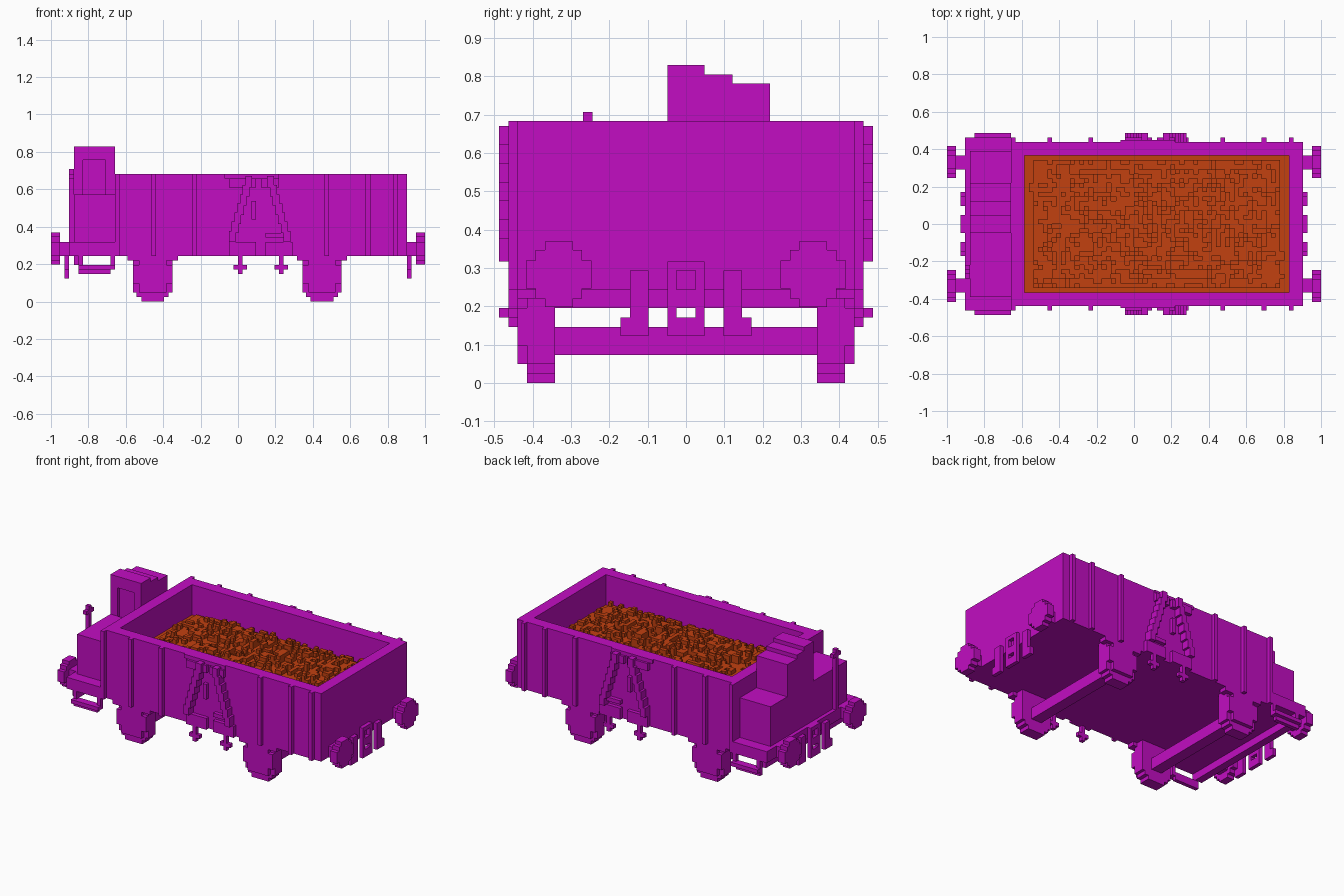
import bpy, bmesh, random
from mathutils import noise, Vector

random.seed(4)
if "Cube" in bpy.data.objects:
    bpy.data.objects.remove(bpy.data.objects["Cube"])

U = 1 / 41  # edge of one block of the blocky style


def material(name, rgb):
    m = bpy.data.materials.new(name)
    m.use_nodes = True
    m.diffuse_color = (*rgb, 1)
    m.node_tree.nodes["Principled BSDF"].inputs["Base Color"].default_value = (*rgb, 1)
    return m


PAINT = material("magenta paint", (0.54, 0.004, 0.54))
ORE = material("orange ore", (0.54, 0.052, 0.005))


def finish(name, bm, mat):
    mesh = bpy.data.meshes.new(name)
    bm.to_mesh(mesh)
    bm.free()
    mesh.materials.append(mat)
    obj = bpy.data.objects.new(name, mesh)
    bpy.context.collection.objects.link(obj)
    return obj


def part(name, boxes, mirror=""):
    """Boxes are (x0, x1, y0, y1, z0, z1) in blocks, mirrored over the named axes."""
    for axis in mirror:
        i = 2 * "xy".index(axis)
        boxes = boxes + [b[:i] + (-b[i + 1], -b[i]) + b[i + 2:] for b in boxes]
    bm = bmesh.new()
    for x0, x1, y0, y1, z0, z1 in boxes:
        verts = bmesh.ops.create_cube(bm, size=1)["verts"]
        mid = Vector((x0 + x1, y0 + y1, z0 + z1)) / 2
        size = Vector((x1 - x0, y1 - y0, z1 - z0))
        for v in verts:
            v.co = (v.co * size + mid) * U
    return finish(name, bm, PAINT)


# open box body
part("body_floor", [(-27, 37, -18, 18, 10, 12)])
part("body_side_walls", [(-27, 37, 15, 18, 10, 28)], "y")
part("body_end_walls", [(-27, -24, -15, 15, 10, 28), (34, 37, -15, 15, 10, 28)])
part("side_ribs", [(x, x + 1, 18, 19, 10, 28) for x in (-27, -19, -10, 19, 28, 34)], "y")

# side door with stepped diagonal braces
door = [(-3, 9, 18, 18.4, 27, 28)]
for i in range(7):
    z = 13 + 2 * i
    door.append((-2 + i * 0.6, -0.5 + i * 0.6, 18, 20, z, z + 2.5))
    door.append((10 - i * 0.6, 11.5 - i * 0.6, 18, 20, z, z + 2.5))
door += [(-2, 4, 18, 19, 25, 27), (5, 9, 18, 19, 25, 27),
         (3, 4, 18, 19, 18, 22), (6, 10, 18, 19, 14, 15)]
door += [(-2, 4, 18, 19, 10, 13), (6, 12, 18, 19, 10, 13)]
part("side_door_braces", door, "y")

# hanging latches under the doors
part("door_latches", [b for x in (0, 9) for b in
                      ((x, x + 1, 18, 19, 6, 10), (x - 1, x + 2, 18, 19, 7, 8))], "y")

# brake platform with hanging steps
part("brake_platform", [(-37, -27, -19, 19, 10, 13)])
part("platform_beam", [(-36, -34, -18, 18, 8, 10)])
part("platform_steps", [(-35, -34, 18, 19, 6, 10), (-28, -27, 18, 19, 8, 10),
                        (-35, -27, 18, 20, 7, 8), (-34, -28, 18, 19, 6, 7)], "y")

# brake cabin with a recessed doorway and stepped roof
part("brake_cabin", [
    (-36, -27, -1, 4, 13, 32),
    (-36, -34, -2, -1, 13, 34), (-29, -27, -2, -1, 13, 34), (-34, -29, -2, -1, 31, 34),
    (-36, -27, -1, 2, 32, 34), (-36, -27, 2, 5, 32, 33), (-36, -27, 4, 9, 13, 32)])
part("cabin_lower_blocks", [(-36, -27, 9, 16, 13, 23.5), (-36, -27, -16, -2, 13, 23.5)])
part("brake_handle", [(-37, -36, -11, -10, 13, 29), (-37, -36, -12, -9, 27, 28)])

# wheels, axle boxes and axles
for name, cx in (("rear", -18.7), ("front", 18.4)):
    part(name + "_wheels", [(cx - w, cx + w, 14, 17, z0, z1) for w, z0, z1 in
                            ((2.5, 0, 1), (3.5, 1, 2), (4.3, 2, 10))], "y")
    part(name + "_axle_boxes", [(cx - 3, cx + 3, 17, 18, 2, 9),
                                (cx - 4.3, cx + 4.3, 17, 18, 4, 8),
                                (cx - 5.5, cx + 5.5, 16, 18, 9, 10)], "y")
    part(name + "_axle", [(cx - 1.5, cx + 1.5, -14, 14, 3, 6)])

# buffers with stepped round heads
heads = [(39, 41, 13.6 - w, 13.6 + w, 11.6 - h, 11.6 + h)
         for w, h in ((1.5, 3.5), (2.5, 2.6), (3.5, 1.5))]
part("buffers", heads + [(37, 39, 12, 15, 10, 13)], "yx")

# couplings on both ends
part("coupling_hooks", [(37, 38, 1, 2, 5, 13), (37, 38, -1, 1, 12, 13),
                        (37, 38, -1, 1, 8, 10), (37, 38, -1, 1, 5, 7)], "yx")
part("brake_hoses", [(37, 38, 4, 6, 5, 12), (37, 38, 6, 7, 5, 7)], "yx")

# heaped ore as a stepped height field
X0, X1, Y0, Y1 = -24, 34, -15, 15
height = {}
for x in range(X0, X1):
    for y in range(Y0, Y1):
        r = max(abs((x + 0.5 - 5) / 29) ** 2.5, abs((y + 0.5) / 15) ** 2.5)
        lump = noise.noise(Vector((x * 0.45, y * 0.45, 0.3))) * 2
        h = 20 + (1 - r) * 3.5 + lump * (1 - r) + random.choice((0, 0, 0, 1)) * (r < 0.8)
        height[x, y] = max(20, round(h))

bm = bmesh.new()


def quad(*corners):
    bm.faces.new([bm.verts.new(Vector(c) * U) for c in corners])


for (x, y), h in height.items():
    quad((x, y, h), (x + 1, y, h), (x + 1, y + 1, h), (x, y + 1, h))
    sides = ((1, 0, (x + 1, y), (x + 1, y + 1)), (-1, 0, (x, y + 1), (x, y)),
             (0, 1, (x + 1, y + 1), (x, y + 1)), (0, -1, (x, y), (x + 1, y)))
    for dx, dy, a, b in sides:
        low = height.get((x + dx, y + dy), 12)
        if low < h:
            quad((*a, low), (*b, low), (*b, h), (*a, h))
bmesh.ops.remove_doubles(bm, verts=bm.verts, dist=0.0001)
finish("ore_heap", bm, ORE)
